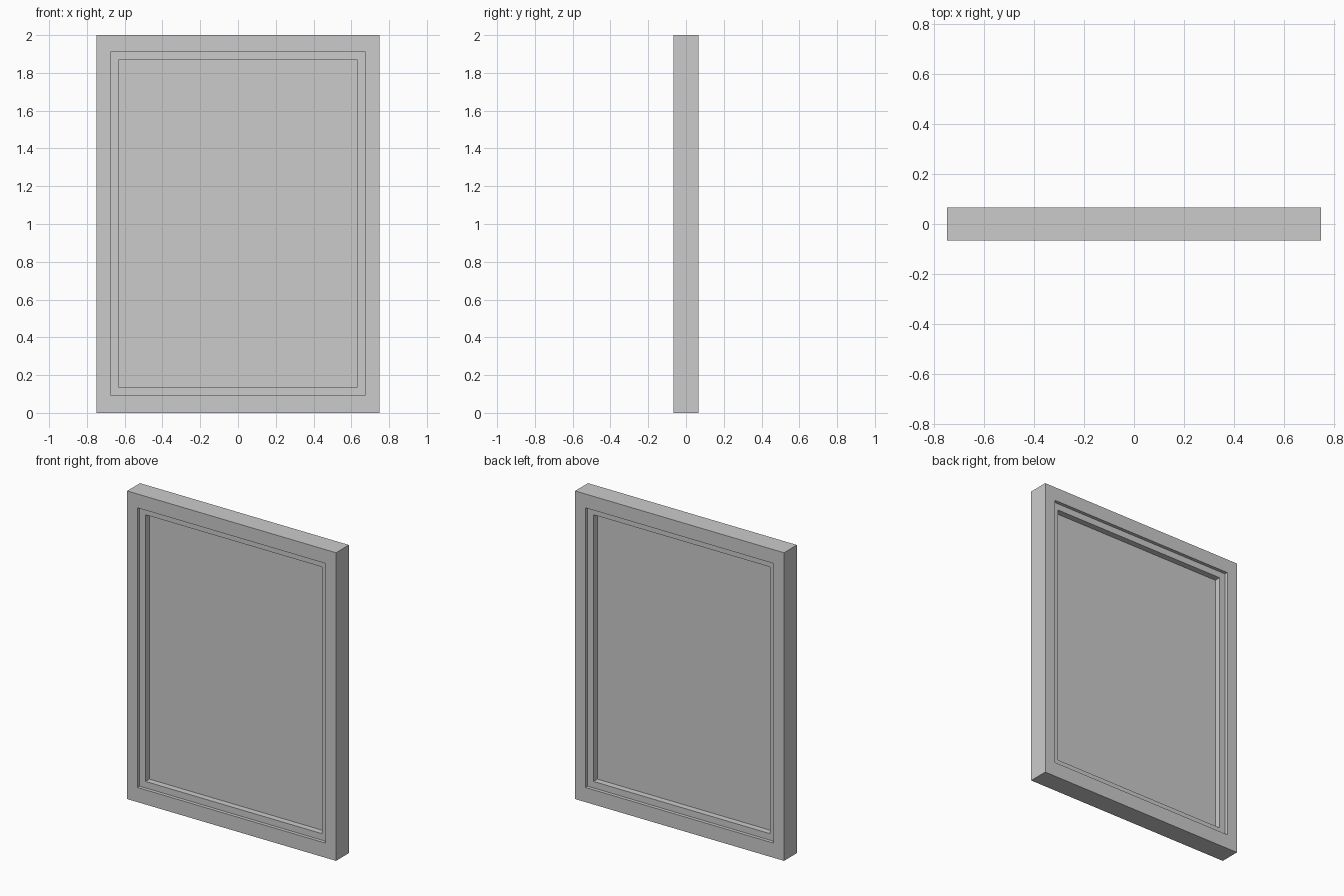
import bpy, bmesh

if "Cube" in bpy.data.objects:
    bpy.data.objects.remove(bpy.data.objects["Cube"])


def make_object(name, bm):
    bmesh.ops.recalc_face_normals(bm, faces=bm.faces)
    mesh = bpy.data.meshes.new(name)
    bm.to_mesh(mesh)
    bm.free()
    obj = bpy.data.objects.new(name, mesh)
    bpy.context.collection.objects.link(obj)
    return obj


def loop(bm, half_w, z0, z1, y):
    return [bm.verts.new((x, y, z)) for x, z in
            ((-half_w, z0), (half_w, z0), (half_w, z1), (-half_w, z1))]


def ring(name, outer, inner, half_d):
    """Rectangular frame; outer and inner are (half width, bottom, top)."""
    bm = bmesh.new()
    loops = [loop(bm, *rect, y) for rect, y in
             ((outer, -half_d), (inner, -half_d), (inner, half_d), (outer, half_d))]
    for k in range(4):
        a, b = loops[k], loops[(k + 1) % 4]
        for i in range(4):
            j = (i + 1) % 4
            bm.faces.new((a[i], a[j], b[j], b[i]))
    return make_object(name, bm)


def panel(name, rect, half_d):
    bm = bmesh.new()
    front, back = loop(bm, *rect, -half_d), loop(bm, *rect, half_d)
    bm.faces.new(front)
    bm.faces.new(back)
    for i in range(4):
        j = (i + 1) % 4
        bm.faces.new((front[i], front[j], back[j], back[i]))
    return make_object(name, bm)


OUTER = (0.75, 0.0, 2.0)
OPENING = (0.675, 0.095, 1.91)
PANE = (0.633, 0.137, 1.868)

# Outer frame, recessed sash and the pane, stepped equally on both sides
ring("outer_frame", OUTER, OPENING, 0.066)
ring("sash", OPENING, PANE, 0.044)
panel("glass_pane", PANE, 0.004)
